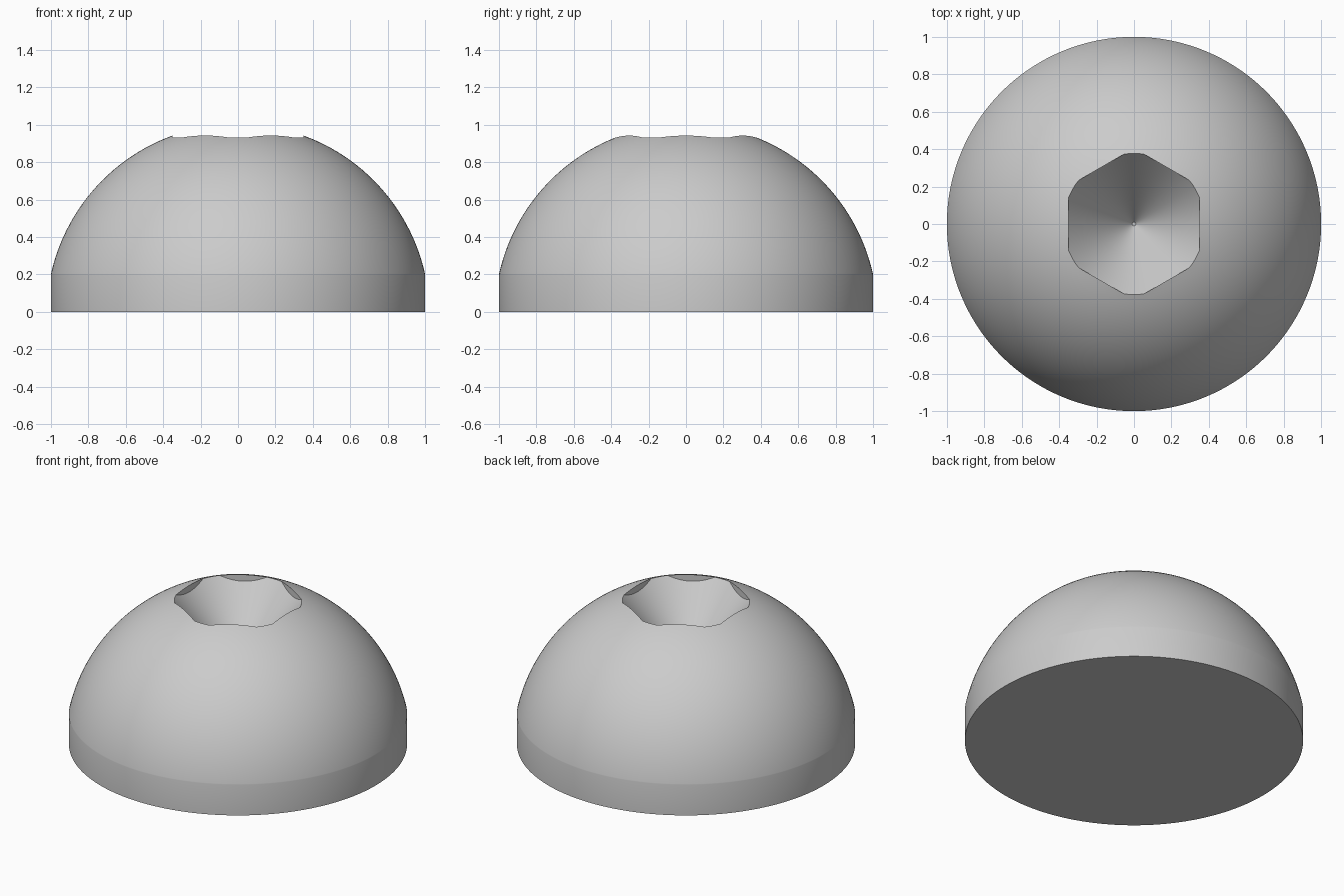
import bpy
import bmesh
from math import sin, cos, pi, sqrt, radians

if "Cube" in bpy.data.objects:
    bpy.data.objects.remove(bpy.data.objects["Cube"], do_unlink=True)

SEGMENTS = 180
DOME_CENTRE = -0.02
SHOULDER = 0.2           # top of the straight side
DOME_R = sqrt(1 + (SHOULDER - DOME_CENTRE) ** 2)
FLAT = 0.35              # centre to socket flat
MOUTH = 0.377            # widest radius of the conical socket
SLOPE = 1.2


def dome_z(r):
    return DOME_CENTRE + sqrt(DOME_R ** 2 - r ** 2)


def cone_z(r):
    return dome_z(MOUTH) - SLOPE * (MOUTH - r)


def rim_radius(a):
    """Hexagon whose corners are trimmed by the mouth of the cone."""
    offset = (a + pi / 6) % (pi / 3) - pi / 6
    return min(MOUTH, FLAT / cos(offset))


steel = bpy.data.materials.new("grey steel")
steel.use_nodes = True
steel.diffuse_color = (0.6, 0.6, 0.6, 1)
steel.node_tree.nodes["Principled BSDF"].inputs["Base Color"].default_value = (0.6, 0.6, 0.6, 1)

bm = bmesh.new()
angles = [2 * pi * i / SEGMENTS for i in range(SEGMENTS)]


def ring(point):
    """One loop of vertices; point(angle) gives radius and height."""
    verts = []
    for a in angles:
        r, z = point(a)
        verts.append(bm.verts.new((r * cos(a), r * sin(a), z)))
    return verts


def dome_point(t):
    def point(a):
        r = sin(t * pi / 2) * (1 - rim_radius(a)) + rim_radius(a)
        return r, dome_z(r)
    return point


def cone_point(t):
    def point(a):
        r = 0.01 + t * (rim_radius(a) - 0.01)
        return r, cone_z(r)
    return point


# Underside, straight side, dome, socket flats and conical socket floor
rings = [ring(lambda a: (1, 0))]
rings += [ring(dome_point(1 - i / 28)) for i in range(29)]
rings += [ring(cone_point(1 - i / 6)) for i in range(7)]

for lower, upper in zip(rings, rings[1:]):
    for i in range(SEGMENTS):
        j = (i + 1) % SEGMENTS
        bm.faces.new((lower[i], lower[j], upper[j], upper[i]))
bm.faces.new(rings[0][::-1])
bm.faces.new(rings[-1])

# Flats vanish where the cone meets the dome
bmesh.ops.remove_doubles(bm, verts=bm.verts, dist=0.0002)
bmesh.ops.recalc_face_normals(bm, faces=bm.faces)

mesh = bpy.data.meshes.new("domed_head")
bm.to_mesh(mesh)
bm.free()
mesh.materials.append(steel)
head = bpy.data.objects.new("domed_head", mesh)
bpy.context.collection.objects.link(head)

bpy.ops.object.select_all(action='DESELECT')
head.select_set(True)
bpy.context.view_layer.objects.active = head
bpy.ops.object.shade_smooth_by_angle(angle=radians(30))
